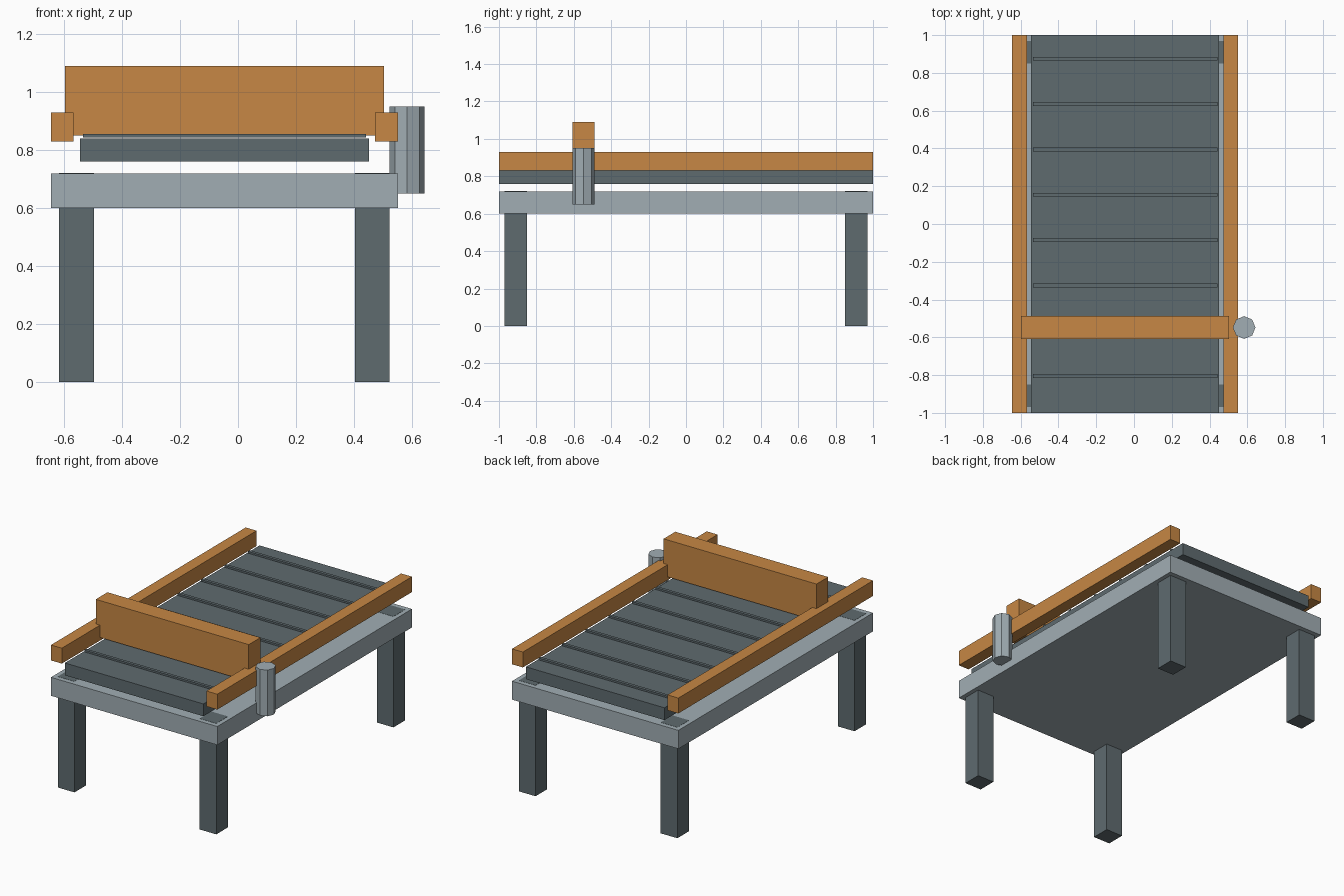
import bpy

cube = bpy.data.objects.get("Cube")
if cube:
    bpy.data.objects.remove(cube, do_unlink=True)


def material(name, rgb):
    mat = bpy.data.materials.new(name)
    mat.use_nodes = True
    mat.diffuse_color = (*rgb, 1)
    mat.node_tree.nodes["Principled BSDF"].inputs["Base Color"].default_value = (*rgb, 1)
    return mat


ORANGE = material("orange paint", (0.57, 0.245, 0.058))
STEEL = material("light steel", (0.357, 0.423, 0.456))
DARK = material("dark grey rubber", (0.114, 0.147, 0.159))


def box(name, mat, x, y, z):
    """Add a box from its (low, high) range on each axis."""
    ranges = (x, y, z)
    centre = [(lo + hi) / 2 for lo, hi in ranges]
    bpy.ops.mesh.primitive_cube_add(size=1, location=centre)
    obj = bpy.context.object
    obj.name = name
    obj.scale = [hi - lo for lo, hi in ranges]
    bpy.ops.object.transform_apply(location=False, rotation=False, scale=True)
    obj.data.materials.append(mat)
    return obj


MID = -0.047          # centre line of the table; the post sticks out on the left
LENGTH = (-1, 1)

# Table frame and moving belt
box("table_frame", STEEL, (MID - 0.598, MID + 0.598), LENGTH, (0.6, 0.72))
box("belt", DARK, (MID - 0.498, MID + 0.498), LENGTH, (0.76, 0.84))

# Legs, reaching up to the table top, and side rails
for side, s in (("left", 1), ("right", -1)):
    for end, e in (("back", 1), ("front", -1)):
        x, y = MID + s * 0.51, e * 0.91
        box(f"{end}_{side}_leg", DARK, (x - 0.06, x + 0.06), (y - 0.06, y + 0.06), (0, 0.721))
    x = MID + s * 0.559
    box(f"{side}_rail", ORANGE, (x - 0.039, x + 0.039), LENGTH, (0.83, 0.93))

# Cross slats on the belt
for i in range(8):
    y = 0.875 - i * 0.24
    box(f"belt_slat_{i + 1}", DARK, (MID - 0.488, MID + 0.488), (y - 0.01, y + 0.01), (0.844, 0.856))

# Gate across the belt and sensor post beside it
GATE_Y = -0.548
box("gate", ORANGE, (MID - 0.55, MID + 0.55), (GATE_Y - 0.06, GATE_Y + 0.06), (0.85, 1.09))
bpy.ops.mesh.primitive_cylinder_add(vertices=8, radius=0.06, depth=0.3,
                                    location=(0.583, GATE_Y, 0.8))
post = bpy.context.object
post.name = "sensor_post"
post.data.materials.append(STEEL)
